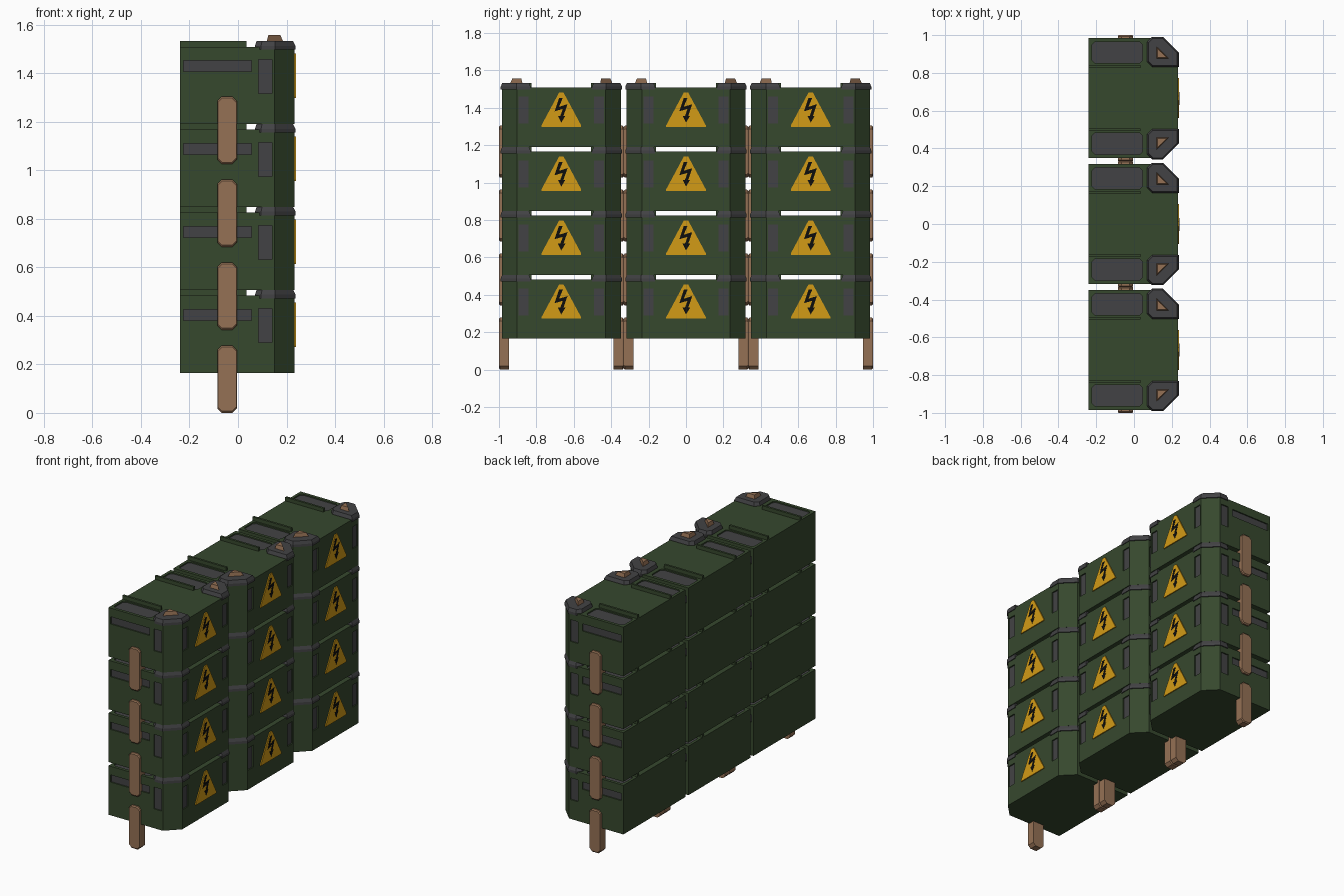
import bpy
import bmesh

cube = bpy.data.objects.get("Cube")
if cube:
    bpy.data.objects.remove(cube, do_unlink=True)


def material(name, rgb):
    m = bpy.data.materials.new(name)
    m.use_nodes = True
    m.diffuse_color = (*rgb, 1)
    m.node_tree.nodes["Principled BSDF"].inputs["Base Color"].default_value = (*rgb, 1)
    return m


GREEN = material("army green", (0.037, 0.065, 0.027))
GREY = material("dark grey", (0.055, 0.055, 0.058))
BROWN = material("brown wood", (0.30, 0.165, 0.09))
YELLOW = material("warning yellow", (0.65, 0.33, 0.008))
BLACK = material("black", (0.004, 0.004, 0.004))

AXES = {"x": lambda a, b, h: (h, a, b),
        "y": lambda a, b, h: (a, h, b),
        "z": lambda a, b, h: (a, b, h)}


def add_prism(bm, pts, lo, hi, axis="z", shrink=1.0, side=1):
    """Extrude an outline along an axis, optionally tapering its far end."""
    ca = sum(p[0] for p in pts) / len(pts)
    cb = sum(p[1] for p in pts) / len(pts)
    rings = []
    for h, k in ((lo, 1.0), (hi, shrink)):
        ring = []
        for a, b in pts:
            x, y, z = AXES[axis](ca + (a - ca) * k, cb + (b - cb) * k, h)
            ring.append(bm.verts.new((x, y * side, z)))
        rings.append(ring)
    low, high = rings
    bm.faces.new(low)
    bm.faces.new(high)
    for i in range(len(pts)):
        j = (i + 1) % len(pts)
        bm.faces.new((low[i], low[j], high[j], high[i]))


def part(name, prisms, mat, mirror=True):
    bm = bmesh.new()
    for args in prisms:
        for side in ((1, -1) if mirror else (1,)):
            add_prism(bm, *args, side=side)
    bmesh.ops.recalc_face_normals(bm, faces=bm.faces)
    me = bpy.data.meshes.new(name)
    bm.to_mesh(me)
    bm.free()
    me.materials.append(mat)
    ob = bpy.data.objects.new(name, me)
    bpy.context.collection.objects.link(ob)
    return ob


def rect(a0, a1, b0, b1):
    return [(a0, b0), (a1, b0), (a1, b1), (a0, b1)]


def cut_corners(a0, a1, b0, b1, c):
    return [(a0 + c, b0), (a1 - c, b0), (a1, b0 + c), (a1, b1 - c),
            (a1 - c, b1), (a0 + c, b1), (a0, b1 - c), (a0, b0 + c)]


BACK, FACE, SIDE, HIGH, PITCH = -0.24, 0.232, 0.318, 0.318, 0.342

# Crate body with two chamfered corners
body = part("crate_body", [([(BACK, -SIDE), (0.15, -SIDE), (FACE, -0.236), (FACE, 0.236),
                             (0.15, SIDE), (BACK, SIDE)], 0, HIGH)], GREEN, mirror=False)

# Recesses: outline, outer surface, axis
recesses = [(rect(-0.225, 0.055, 0.215, 0.262), SIDE, "y"),
            (rect(0.085, 0.14, 0.125, 0.266), SIDE, "y"),
            (rect(0.175, 0.228, 0.125, 0.268), FACE, "x"),
            (cut_corners(-0.222, 0.045, 0.185, 0.298, 0.015), HIGH, "z")]
DEPTH = 0.012
cutter = part("recess_cutter", [(o, s - DEPTH, s + 0.01, a) for o, s, a in recesses], GREEN)
cutter.hide_render = True
mod = body.modifiers.new("recesses", "BOOLEAN")
mod.operation = "DIFFERENCE"
mod.solver = "EXACT"
mod.object = cutter
graph = bpy.context.evaluated_depsgraph_get()
cut_mesh = bpy.data.meshes.new_from_object(body.evaluated_get(graph))
body.modifiers.clear()
body.data = cut_mesh
bpy.data.objects.remove(cutter, do_unlink=True)

# Grey floors inside the recesses
panels = part("recess_panels", [(o, s - DEPTH - 0.002, s - DEPTH + 0.004, a)
                                for o, s, a in recesses], GREY)

# Rails on the lid
rails = part("lid_rails", [(rect(BACK, 0.035, 0.160, 0.174), HIGH - 0.005, PITCH)], GREEN)

# Corner caps with a rim, and wedge-shaped stacking pegs
cap = [(0.07, 0.19), (0.095, 0.165), (0.237, 0.165), (0.237, 0.24),
       (0.153, 0.324), (0.095, 0.324), (0.07, 0.298)]
caps = part("corner_caps", [(cap, 0.306, 0.322), (cap, 0.322, PITCH, "z", 0.9)], GREY)
peg = [(0.118, 0.207), (0.188, 0.207), (0.118, 0.275)]
pegs = part("stacking_pegs", [(peg, PITCH - 0.005, 0.366, "z", 0.7)], BROWN)

# Wooden posts on both ends, with a bevelled outer edge
post = cut_corners(-0.085, -0.005, -0.165, 0.113, 0.018)
posts = part("end_posts", [(post, 0.28, 0.327, "y"),
                           (post, 0.327, 0.333, "y", 0.95)], BROWN)

# Warning sign with a bolt on the face
sign = part("warning_sign", [([(-0.106, 0.107), (0.106, 0.107), (0.106, 0.115), (0.012, 0.29),
                               (-0.012, 0.29), (-0.106, 0.115)], FACE - 0.002, 0.2385, "x")],
            YELLOW, mirror=False)
bolt = part("warning_bolt", [([(-0.012, 0.262), (0.008, 0.262), (-0.012, 0.214), (0.033, 0.228),
                               (0.012, 0.166), (0.022, 0.166), (0.0, 0.13), (-0.018, 0.166),
                               (-0.005, 0.166), (0.008, 0.203), (-0.036, 0.19)],
                              0.237, 0.2398, "x")], BLACK, mirror=False)

# Stack the crate: three columns, four tiers
crate = [body, panels, rails, caps, pegs, posts, sign, bolt]
for column in (-1, 0, 1):
    for tier in range(4):
        spot = (0, column * 0.6667, 0.165 + tier * PITCH)
        for ob in crate:
            copy = ob.copy()
            copy.location = spot
            bpy.context.collection.objects.link(copy)
for ob in crate:
    bpy.data.objects.remove(ob, do_unlink=True)
